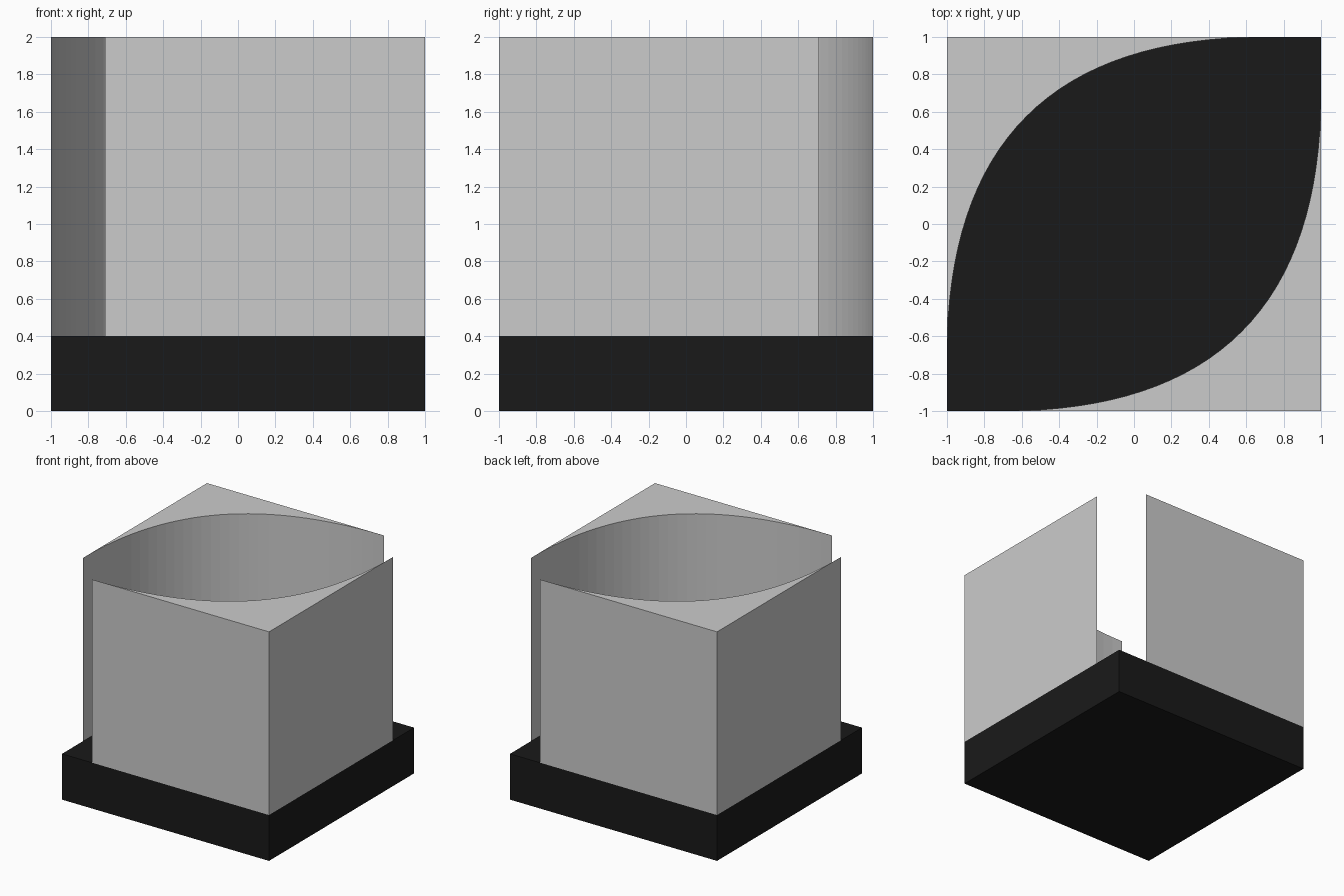
import bpy, bmesh
from mathutils import Vector
from mathutils.geometry import interpolate_bezier

if "Cube" in bpy.data.objects:
    bpy.data.objects.remove(bpy.data.objects["Cube"])


def prism(name, outline, z0, z1):
    """Extrude a counter-clockwise outline from z0 up to z1."""
    bm = bmesh.new()
    face = bm.faces.new([bm.verts.new((x, y, z0)) for x, y in outline])
    top = bmesh.ops.extrude_face_region(bm, geom=[face], use_keep_orig=True)
    verts = [g for g in top["geom"] if isinstance(g, bmesh.types.BMVert)]
    bmesh.ops.translate(bm, vec=(0, 0, z1 - z0), verts=verts)
    bmesh.ops.recalc_face_normals(bm, faces=bm.faces)
    mesh = bpy.data.meshes.new(name)
    bm.to_mesh(mesh)
    bm.free()
    obj = bpy.data.objects.new(name, mesh)
    bpy.context.collection.objects.link(obj)
    return obj


BASE_TOP, TOP = 0.4, 2.0
END = 0.71       # where the curved wall meets the outer faces
HANDLE = 1.147   # curve fullness

# Black square base
base = prism("base", [(-1, -1), (1, -1), (1, 1), (-1, 1)], 0, BASE_TOP)
black = bpy.data.materials.new("black")
black.diffuse_color = (0.01, 0.01, 0.01, 1)
black.use_nodes = True
black.node_tree.nodes["Principled BSDF"].inputs["Base Color"].default_value = black.diffuse_color
base.data.materials.append(black)

# Two corner blocks with a concave inner wall, opposite each other
curve = interpolate_bezier(Vector((-END, -1)), Vector((HANDLE - END, -1)),
                           Vector((1, END - HANDLE)), Vector((1, END)), 33)
corner = [(1, -1)] + [(p.x, p.y) for p in reversed(curve)]
for name, s in (("front_right_block", 1), ("back_left_block", -1)):
    prism(name, [(s * x, s * y) for x, y in corner], BASE_TOP, TOP)
